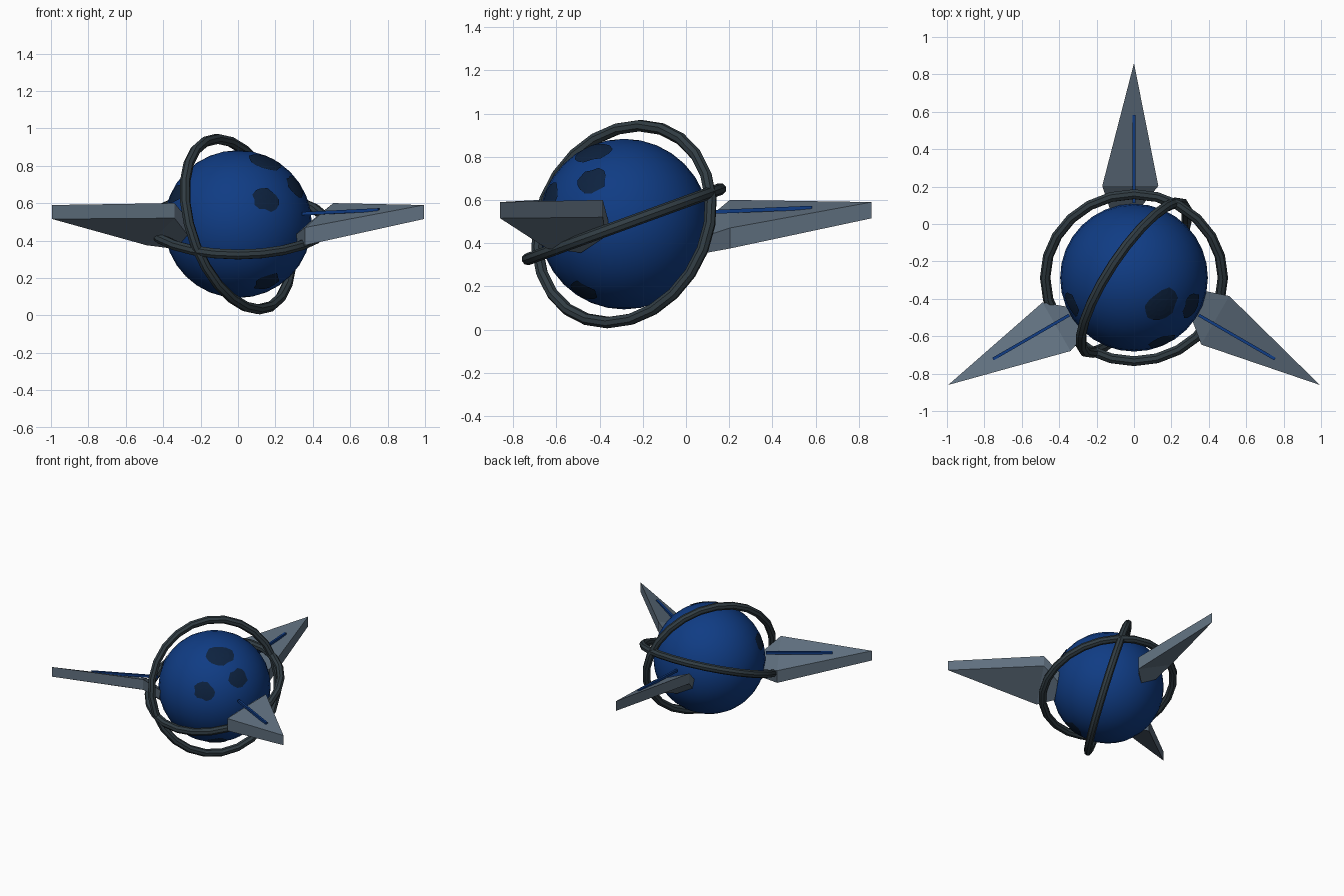
import bpy, bmesh, math, random
from mathutils import Vector, Matrix

random.seed(4)
if "Cube" in bpy.data.objects:
    bpy.data.objects.remove(bpy.data.objects["Cube"])

CENTRE = Vector((0, -0.287, 0.488))
RADIUS = 0.395


def material(name, colour):
    mat = bpy.data.materials.new(name)
    mat.use_nodes = True
    mat.diffuse_color = (*colour, 1)
    mat.node_tree.nodes["Principled BSDF"].inputs["Base Color"].default_value = (*colour, 1)
    return mat


blue = material("deep blue", (0.005, 0.045, 0.23))
navy = material("dark navy", (0.004, 0.016, 0.05))
iron = material("dark iron", (0.03, 0.045, 0.055))
steel = material("blue steel", (0.115, 0.16, 0.21))


def mesh_object(name, verts, faces, mat):
    mesh = bpy.data.meshes.new(name)
    mesh.from_pydata(verts, [], faces)
    bm = bmesh.new()
    bm.from_mesh(mesh)
    bmesh.ops.recalc_face_normals(bm, faces=bm.faces)
    bm.to_mesh(mesh)
    bm.free()
    mesh.materials.append(mat)
    obj = bpy.data.objects.new(name, mesh)
    bpy.context.collection.objects.link(obj)
    return obj


def finish(name, mat):
    obj = bpy.context.object
    obj.name = name
    obj.data.materials.append(mat)
    bpy.ops.object.shade_smooth_by_angle(angle=math.radians(35))


# Central globe
bpy.ops.mesh.primitive_uv_sphere_add(segments=32, ring_count=16, radius=RADIUS, location=CENTRE)
finish("globe", blue)


# Irregular dark patches hugging the globe
def patch(name, direction, size, sides=14, rings=3):
    out = Vector(direction).normalized()
    side = out.cross(Vector((0, 0, 1))).normalized()
    up = side.cross(out)
    wobble = [random.uniform(0.82, 1.15) for _ in range(sides)]
    verts = [CENTRE + out * (RADIUS + 0.004)]
    for ring in range(1, rings + 1):
        for i in range(sides):
            a = math.tau * i / sides
            reach = size * wobble[i] * ring / rings
            p = out * RADIUS + (side * math.cos(a) + up * math.sin(a) * 0.85) * reach
            verts.append(CENTRE + p.normalized() * (RADIUS + 0.004))
    faces = []
    for i in range(sides):
        j = (i + 1) % sides
        faces.append((0, 1 + j, 1 + i))
        for ring in range(rings - 1):
            a, b = 1 + ring * sides, 1 + (ring + 1) * sides
            faces.append((a + i, a + j, b + j, b + i))
    obj = mesh_object(name, verts, faces, navy)
    # Make the open shell face outward
    if obj.data.polygons[0].normal.dot(out) < 0:
        obj.data.flip_normals()


patch("upper_patch", (0.14, -0.15, 0.33), 0.105)
patch("front_patch", (0.15, -0.34, 0.13), 0.075)
patch("left_patch", (0.30, -0.15, 0.20), 0.075)
patch("lower_patch", (0.16, -0.19, -0.31), 0.08)
patch("right_patch", (-0.33, -0.14, 0.16), 0.07)


# Two tilted orbit rings
def orbit_ring(name, normal):
    bpy.ops.mesh.primitive_torus_add(
        major_segments=24, minor_segments=8, major_radius=0.475, minor_radius=0.028,
        location=CENTRE, rotation=Vector(normal).to_track_quat('Z', 'Y').to_euler())
    finish(name, iron)


tilt = math.radians(20)
orbit_ring("shallow_ring", (0, -math.sin(tilt), math.cos(tilt)))
orbit_ring("steep_ring", (0.80, -0.53, 0.28))

# Three rolled spikes, each with an inlaid stripe: (sideways, outward, height)
TOP = [(0, 1.147, 0.59), (-0.17, 0.49, 0.60), (-0.13, 0.37, 0.50),
       (0.03, 0.37, 0.43), (0.13, 0.49, 0.47)]
LOW = [(0, 1.147, 0.515), (-0.17, 0.49, 0.52), (-0.12, 0.38, 0.43),
       (0.01, 0.38, 0.355), (0.13, 0.49, 0.375)]
SPIKE_FACES = [(0, 1, 4), (1, 2, 3, 4), (5, 9, 6), (6, 9, 8, 7)]
SPIKE_FACES += [(i, (i + 1) % 5, (i + 1) % 5 + 5, i + 5) for i in range(5)]
BOX_FACES = [(0, 1, 3, 2), (4, 5, 7, 6), (0, 1, 5, 4),
             (2, 3, 7, 6), (0, 2, 6, 4), (1, 3, 7, 5)]
STRIPE = [(x, y, z + lift) for y, z in ((0.40, 0.535), (0.87, 0.555))
          for x in (-0.008, 0.008) for lift in (0, 0.018)]

for label, degrees in (("back", 0), ("right", 120), ("left", -120)):
    spin = Matrix.Rotation(math.radians(degrees), 3, 'Z')
    base = Vector((0, CENTRE.y, 0))
    place = lambda points: [base + spin @ Vector(p) for p in points]
    mesh_object(label + "_spike", place(TOP + LOW), SPIKE_FACES, steel)
    mesh_object(label + "_stripe", place(STRIPE), BOX_FACES, blue)
